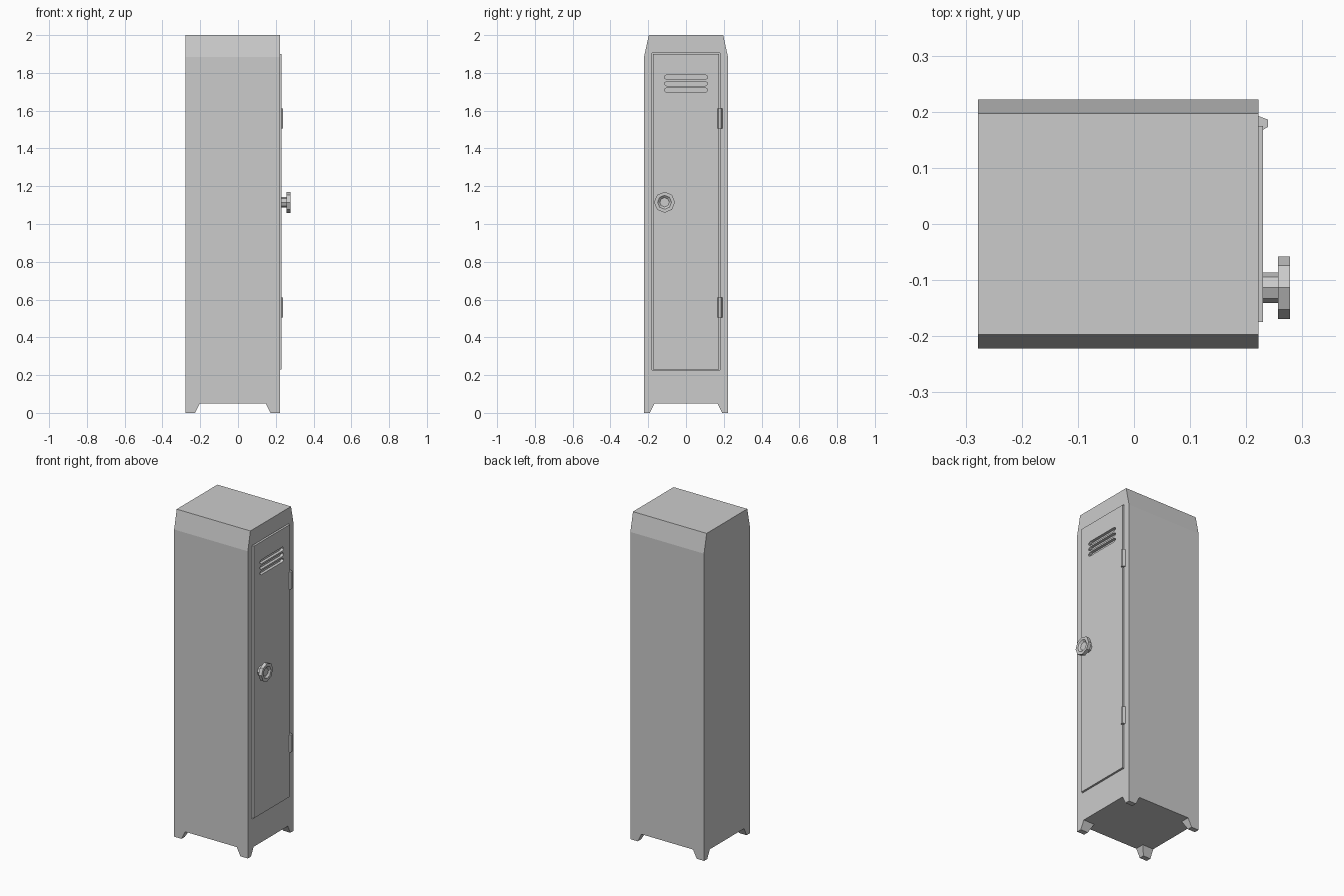
import bpy, bmesh, math
from mathutils import Vector

if "Cube" in bpy.data.objects:
    bpy.data.objects.remove(bpy.data.objects["Cube"])


def finish(name, bm):
    bmesh.ops.recalc_face_normals(bm, faces=bm.faces)
    mesh = bpy.data.meshes.new(name)
    bm.to_mesh(mesh)
    bm.free()
    ob = bpy.data.objects.new(name, mesh)
    bpy.context.collection.objects.link(ob)
    return ob


def prism(name, profile, direction):
    """Extrude a closed planar outline along a direction."""
    bm = bmesh.new()
    face = bm.faces.new([bm.verts.new(p) for p in profile])
    ext = bmesh.ops.extrude_face_region(bm, geom=[face])
    moved = [g for g in ext["geom"] if isinstance(g, bmesh.types.BMVert)]
    bmesh.ops.translate(bm, verts=moved, vec=Vector(direction))
    return finish(name, bm)


def box(name, x0, x1, y0, y1, z0, z1):
    return prism(name, [(x0, y0, z0), (x0, y1, z0), (x0, y1, z1), (x0, y0, z1)], (x1 - x0, 0, 0))


def cut(target, cutter):
    cutter.hide_render = True
    cutter.hide_viewport = True
    cutter.display_type = 'WIRE'
    mod = target.modifiers.new("cut", 'BOOLEAN')
    mod.object = cutter
    mod.solver = 'EXACT'


X0, X1, Y = -0.278, 0.222, 0.222

# Cabinet with sloped top sides and a shallow door opening
outline = [(-Y, 0.05), (Y, 0.05), (Y, 1.885), (0.197, 2.0), (-0.197, 2.0), (-Y, 1.885)]
body = prism("cabinet", [(X0, y, z) for y, z in outline], (X1 - X0, 0, 0))
cut(body, box("door_opening_cutter", 0.2, 0.3, -0.179, 0.179, 0.226, 1.904))

# Four feet, tapered on their inner sides only
for xe, sx in ((X0, 1), (X1, -1)):
    for sy in (1, -1):
        bm = bmesh.new()
        rings = []
        for z, dx, dy in ((0, 0.05, 0.031), (0.05, 0.075, 0.056)):
            ye = -sy * Y
            rings.append([bm.verts.new(p) for p in (
                (xe, ye, z), (xe + sx * dx, ye, z),
                (xe + sx * dx, ye + sy * dy, z), (xe, ye + sy * dy, z))])
        low, high = rings
        bm.faces.new(low)
        bm.faces.new(high)
        for i in range(4):
            j = (i + 1) % 4
            bm.faces.new((low[i], low[j], high[j], high[i]))
        finish("foot", bm)

# Door with three vent slots
door = box("door", 0.203, 0.23, -0.175, 0.175, 0.23, 1.9)
for zc in (1.777, 1.743, 1.709):
    w, h, c = 0.115, 0.012, 0.012
    slot = [(-w, -h / 3), (-w + c, -h), (w - c, -h), (w, -h / 3),
            (w, h / 3), (w - c, h), (-w + c, h), (-w, h / 3)]
    cut(door, prism("vent_cutter", [(0.212, y, zc + z) for y, z in slot], (0.1, 0, 0)))

# Hinges
hinge = [(0.22, 0.193), (0.239, 0.186), (0.239, 0.173), (0.23, 0.168), (0.22, 0.168)]
for z in (0.505, 1.505):
    prism("hinge", [(x, y, z) for x, y in hinge], (0, 0, 0.107))

# Eight-sided knob with a dished face, turned around the x axis
bm = bmesh.new()
rings = []
for x, r in ((0.225, 0.0275), (0.257, 0.0275), (0.257, 0.0555),
             (0.278, 0.0555), (0.278, 0.037), (0.268, 0.025)):
    rings.append([bm.verts.new((x, -0.1135 + r * math.cos(i * math.pi / 4),
                                1.115 + r * math.sin(i * math.pi / 4))) for i in range(8)])
for a, b in zip(rings, rings[1:]):
    for i in range(8):
        j = (i + 1) % 8
        bm.faces.new((a[i], a[j], b[j], b[i]))
bm.faces.new(rings[0])
bm.faces.new(rings[-1])
finish("knob", bm)
